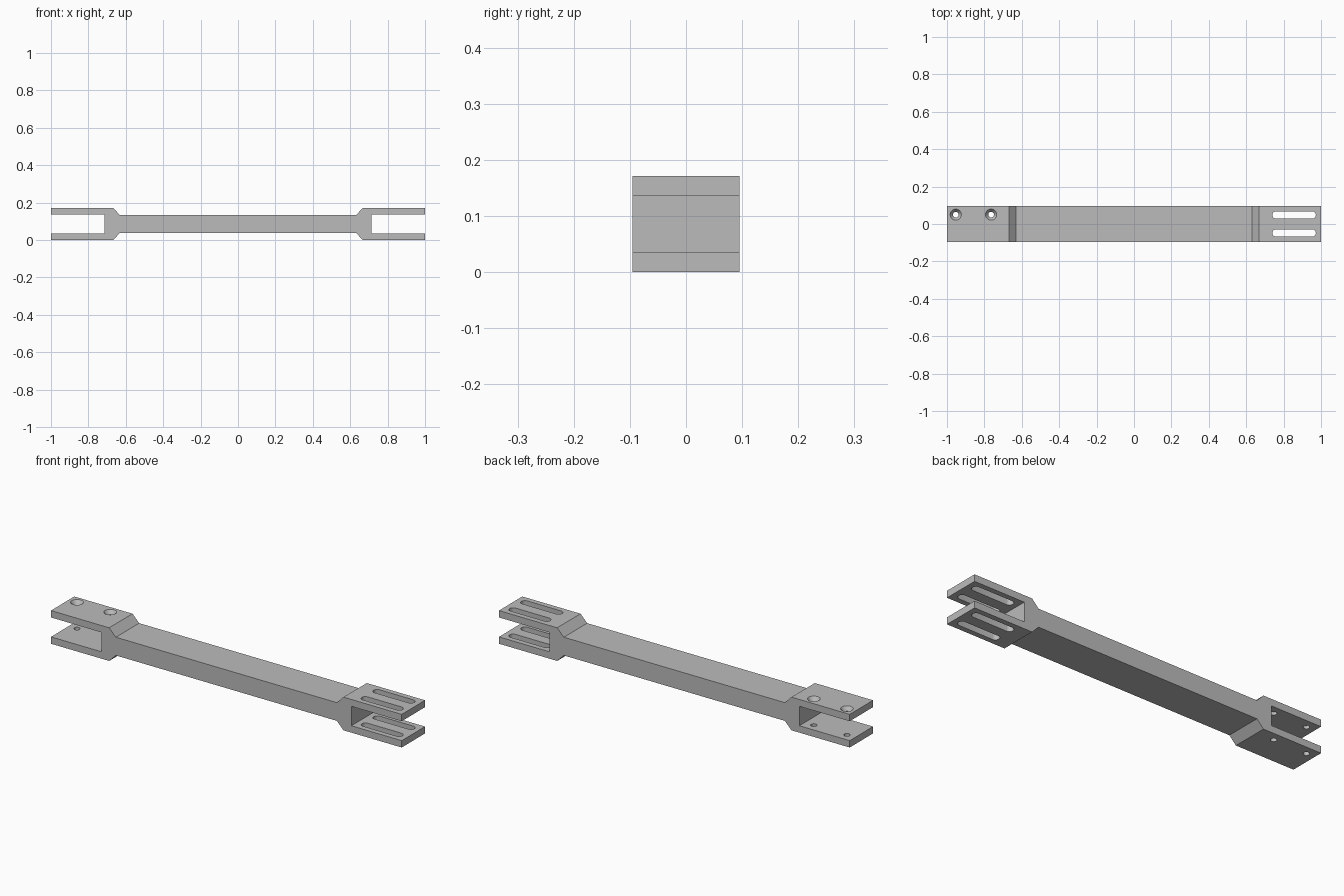
import bpy
import bmesh
from math import cos, sin, pi

old = bpy.data.objects.get("Cube")
if old:
    bpy.data.objects.remove(old, do_unlink=True)

HALF_Y = 0.095
HEIGHT = 0.171
MID = HEIGHT / 2

grey = bpy.data.materials.new("light grey")
grey.use_nodes = True
colour = (0.5, 0.5, 0.5, 1)
grey.diffuse_color = colour
grey.node_tree.nodes["Principled BSDF"].inputs["Base Color"].default_value = colour


def loft(name, lower, upper):
    """Closed solid between two matching outlines of 3D points."""
    bm = bmesh.new()
    a = [bm.verts.new(p) for p in lower]
    b = [bm.verts.new(p) for p in upper]
    bm.faces.new(a)
    bm.faces.new(b)
    for i in range(len(a)):
        j = (i + 1) % len(a)
        bm.faces.new((a[i], a[j], b[j], b[i]))
    bmesh.ops.recalc_face_normals(bm, faces=bm.faces)
    mesh = bpy.data.meshes.new(name)
    bm.to_mesh(mesh)
    bm.free()
    mesh.materials.append(grey)
    obj = bpy.data.objects.new(name, mesh)
    bpy.context.collection.objects.link(obj)
    return obj


def ring(x, y, z, radius, stretch=0, n=32):
    """Circle, or a rounded slot outline when stretched along x."""
    pts = []
    for i in range(n):
        t = 2 * pi * (i + 0.5) / n
        side = stretch if cos(t) > 0 else -stretch
        pts.append((x + side + radius * cos(t), y + radius * sin(t), z))
    return pts


def cut(target, cutter):
    """Subtract the cutter, then discard it."""
    cutter.hide_render = True
    mod = target.modifiers.new("cut", 'BOOLEAN')
    mod.operation = 'DIFFERENCE'
    mod.solver = 'EXACT'
    mod.object = cutter
    bpy.context.view_layer.objects.active = target
    bpy.ops.object.modifier_apply(modifier=mod.name)
    bpy.data.objects.remove(cutter, do_unlink=True)


# Bar with forked ends: a quarter profile mirrored in x and z
quarter = [(0.63, 0.047), (0.668, MID), (1, MID), (1, 0.05), (0.713, 0.05)]
right = quarter + [(x, -z) for x, z in reversed(quarter)]
outline = right + [(-x, z) for x, z in reversed(right)]
link = loft("forked_link_bar",
            [(x, -HALF_Y, MID + z) for x, z in outline],
            [(x, HALF_Y, MID + z) for x, z in outline])

# Adjustment slots through both prongs of the left fork
for y in (-0.048, 0.048):
    cut(link, loft("slot_cutter", ring(0.856, y, -0.05, 0.02, 0.096),
                   ring(0.856, y, 0.25, 0.02, 0.096)))

# Screw holes through the right fork, countersunk on top
for x in (-0.953, -0.764):
    cut(link, loft("hole_cutter", ring(x, 0.05, -0.05, 0.015),
                   ring(x, 0.05, 0.25, 0.015)))
    cut(link, loft("countersink_cutter", ring(x, 0.05, HEIGHT - 0.024, 0.012),
                   ring(x, 0.05, HEIGHT + 0.008, 0.036)))

# Smooth the hole walls, keep the hard edges
bpy.ops.object.select_all(action='DESELECT')
link.select_set(True)
bpy.context.view_layer.objects.active = link
bpy.ops.object.shade_smooth_by_angle()
